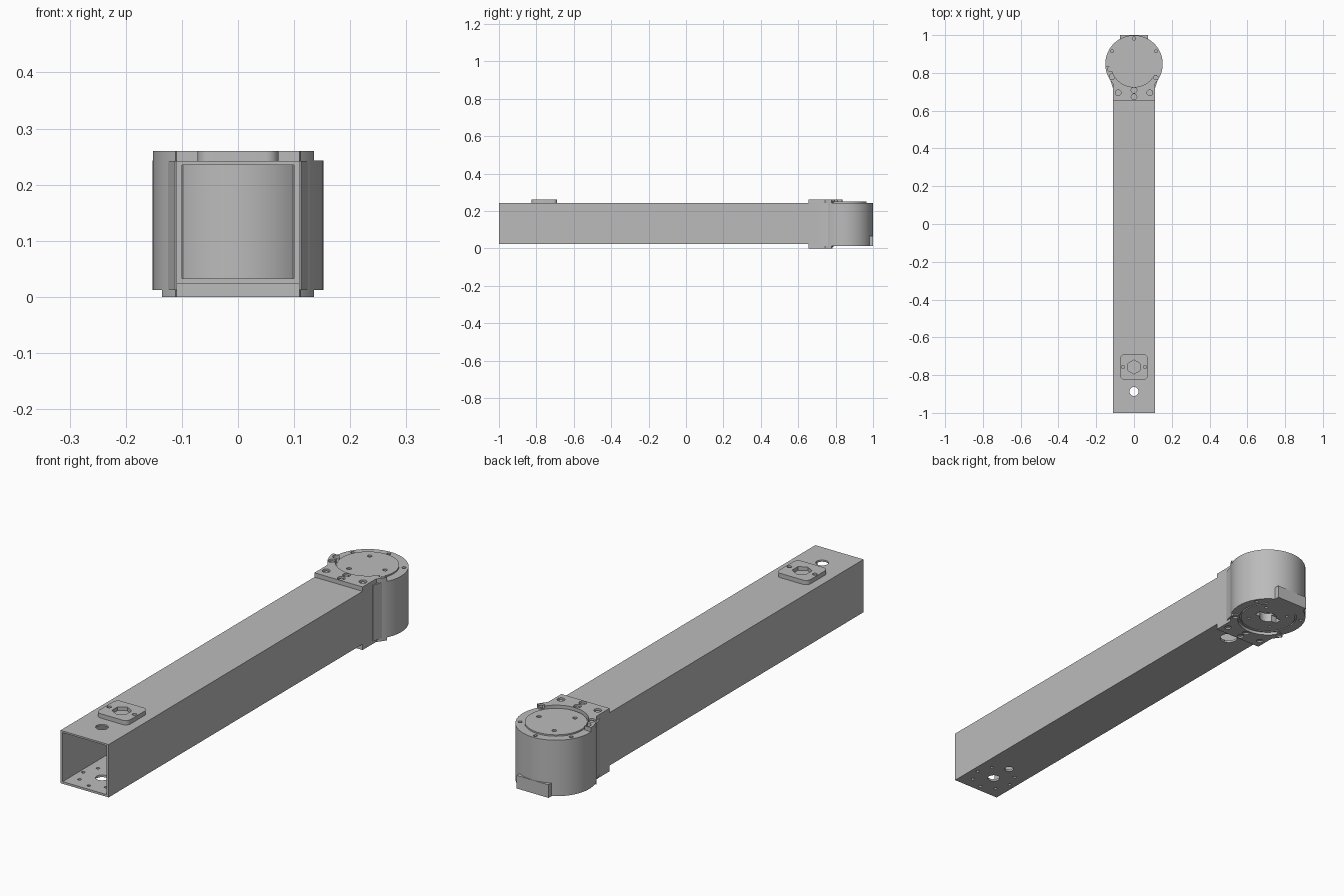
import bpy, bmesh
from math import sin, cos, pi, radians

if "Cube" in bpy.data.objects:
    bpy.data.objects.remove(bpy.data.objects["Cube"])

grey = bpy.data.materials.new("plain grey")
grey.use_nodes = True
COLOUR = (0.5, 0.5, 0.5, 1)
grey.diffuse_color = COLOUR
grey.node_tree.nodes["Principled BSDF"].inputs["Base Color"].default_value = COLOUR

MY = 0.847   # motor axis y
MR = 0.152   # motor radius


def prism(name, pts, z0, z1):
    """Extrude a closed outline from z0 to z1."""
    bm = bmesh.new()
    face = bm.faces.new([bm.verts.new((x, y, z0)) for x, y in pts])
    new = bmesh.ops.extrude_face_region(bm, geom=[face])["geom"]
    for v in new:
        if isinstance(v, bmesh.types.BMVert):
            v.co.z = z1
    bmesh.ops.recalc_face_normals(bm, faces=bm.faces)
    mesh = bpy.data.meshes.new(name)
    bm.to_mesh(mesh)
    bm.free()
    mesh.materials.append(grey)
    ob = bpy.data.objects.new(name, mesh)
    bpy.context.collection.objects.link(ob)
    return ob


def arc(x, y, r, a0, a1, n):
    return [(x + r * cos(radians(a0 + (a1 - a0) * i / n)),
             y + r * sin(radians(a0 + (a1 - a0) * i / n))) for i in range(n + 1)]


def disc(name, x, y, r, z0, z1, n=20):
    return prism(name, arc(x, y, r, 0, 360, n)[:-1], z0, z1)


def box(name, x0, x1, y0, y1, z0, z1):
    return prism(name, [(x0, y0), (x1, y0), (x1, y1), (x0, y1)], z0, z1)


def cut(ob, cutters):
    """Subtract each cutter from the part, then discard the cutters."""
    bpy.context.view_layer.objects.active = ob
    for c in cutters:
        c.hide_render = True
        mod = ob.modifiers.new("cut", "BOOLEAN")
        mod.operation, mod.solver, mod.object = "DIFFERENCE", "EXACT", c
        bpy.ops.object.modifier_apply(modifier=mod.name)
        bpy.data.objects.remove(c)


def ring(r, y, angles):
    return [(r * cos(radians(a)), y + r * sin(radians(a))) for a in angles]


# Square tube, open at the front, with its end hollowed to fit the motor
tube = box("square_tube", -0.11, 0.11, -1, 0.8, 0.024, 0.242)
holes = [box("bore", -0.1, 0.1, -1.1, 0.9, 0.033, 0.235),
         disc("motor_seat", 0, MY, MR, -0.1, 0.4, 96),
         disc("through_hole", 0, -0.887, 0.024, -0.1, 0.4, 32),
         disc("lower_hole", 0, -0.79, 0.018, -0.1, 0.1),
         disc("cable_hole", 0, 0.6, 0.035, -0.1, 0.1, 32)]
holes += [disc("mount_hole", x, y, 0.007, -0.1, 0.1, 12)
          for x, y in ring(0.085, -0.887, range(0, 360, 45))]
cut(tube, holes)

# Rounded pad with hexagonal socket and two screw holes
corners = []
for sx, sy, a in ((1, 1, 0), (-1, 1, 90), (-1, -1, 180), (1, -1, 270)):
    corners += arc(sx * 0.05, -0.757 + sy * 0.046, 0.022, a, a + 90, 6)
pad = prism("socket_pad", corners, 0.238, 0.26)
cut(pad, [prism("hex_socket", arc(0, -0.757, 0.037, 30, 330, 5), 0.245, 0.3)] +
    [disc("pad_hole", sx * 0.058, -0.757, 0.009, 0.245, 0.3) for sx in (-1, 1)])


# Clamp plates whose arms follow the motor rim
def clamp(name, left, right, z0, z1):
    outline = [(-0.11, 0.655), (0.11, 0.655), (0.11, 0.725)]
    outline += arc(0, MY, MR, -43, right, 10)
    outline += arc(0, MY, 0.122, right - 2, left + 2, 48)
    outline += arc(0, MY, MR, left, -137, 10)
    outline.append((-0.11, 0.725))
    return prism(name, outline, z0, z1)


rim_points = ring(0.134, MY, (-30, -150))
bolts = rim_points + [(-0.084, 0.695), (0.084, 0.695), (0, 0.708), (0, 0.673)]
top = clamp("top_clamp", -176, -27, 0.24, 0.26)
cut(top, [disc("bolt_recess", x, y, 0.015, 0.251, 0.3) for x, y in bolts] +
    [disc("arm_notch", -0.125, 0.82, 0.014, 0.2, 0.3)])
bottom = clamp("bottom_clamp", -153, -27, 0, 0.013)
cut(bottom, [disc("bolt_recess", x, y, 0.013, -0.1, 0.007) for x, y in bolts])
spacer = box("bottom_spacer", -0.11, 0.11, 0.655, 0.77, 0.01, 0.026)
cut(spacer, [disc("seat", 0, MY, MR - 0.002, -0.1, 0.1, 96)])
for x, y in bolts:
    disc("bolt_head", x, y, 0.009, 0.25, 0.256, 6)

# Motor housing
motor = disc("motor_housing", 0, MY, MR, 0.012, 0.243, 96)
cutters = [disc("rim_hole", x, y, 0.008, z, z + 0.02, 12)
           for z in (0.233, 0.0) for x, y in ring(0.135, MY, (30, 90, 150))]
groove = disc("lower_groove", 0, MY, 0.115, 0, 0.018, 64)
cut(groove, [disc("groove_core", 0, MY, 0.11, -0.1, 0.1, 64)])
cutters += [groove, disc("lower_socket", 0, MY, 0.034, 0, 0.05, 32),
            box("socket_slot", -0.055, 0.055, MY - 0.015, MY + 0.015, 0, 0.04)]
cutters += [disc("lower_hole", x, y, 0.007, 0, 0.03, 12)
            for x, y in ring(0.078, MY, range(45, 405, 90))]
cut(motor, cutters)

# Straight flanks joining the motor to the clamp
for sx in (-1, 1):
    prism("motor_flank", [(sx * 0.098, 0.72), (sx * 0.112, 0.72), (sx * 0.126, 0.765),
                          (sx * 0.1, 0.765)], 0.012, 0.242)

# Rotor disc on top, with three threaded holes
rotor = disc("rotor_disc", 0, MY, 0.117, 0.24, 0.249, 96)
cut(rotor, [disc("rotor_hole", x, y, 0.009, 0.242, 0.3)
            for x, y in ring(0.078, MY, (0, 120, 240))])

# Cable connector block at the back
box("connector_block", -0.073, 0.073, 0.93, 1.0, 0.012, 0.066)

# Smooth shading with sharp edges kept
for ob in bpy.context.collection.objects:
    if ob.type == "MESH":
        bpy.ops.object.select_all(action="DESELECT")
        ob.select_set(True)
        bpy.context.view_layer.objects.active = ob
        bpy.ops.object.shade_smooth_by_angle(angle=radians(30))
